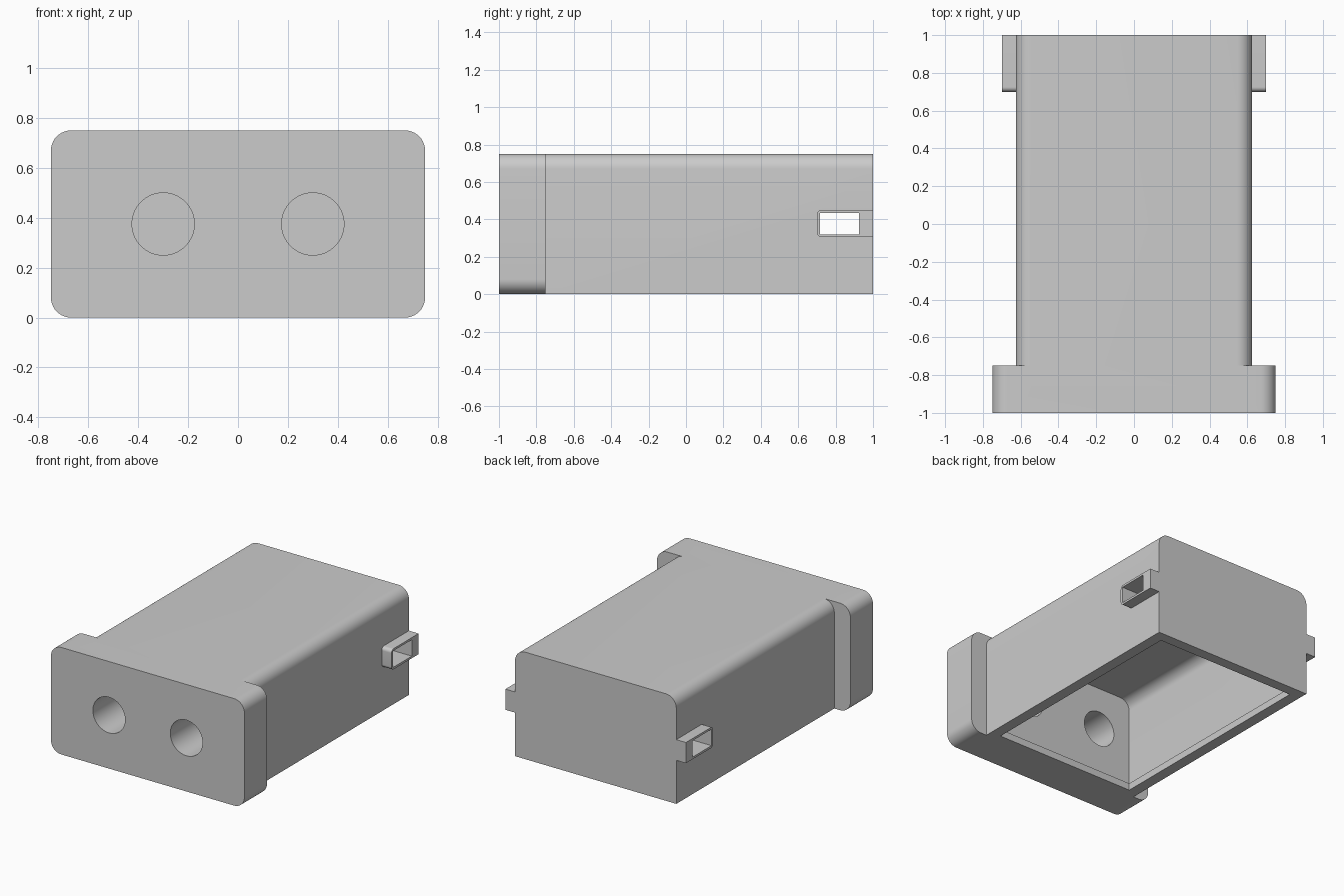
import bpy, bmesh, math
from mathutils import Matrix, Vector

old = bpy.data.objects.get("Cube")
if old:
    bpy.data.objects.remove(old)

grey = bpy.data.materials.new("plain grey")
grey.use_nodes = True
grey.diffuse_color = (0.6, 0.6, 0.6, 1)
grey.node_tree.nodes["Principled BSDF"].inputs["Base Color"].default_value = (0.6, 0.6, 0.6, 1)


def finish(name, bm):
    mesh = bpy.data.meshes.new(name)
    bm.to_mesh(mesh)
    bm.free()
    mesh.materials.append(grey)
    obj = bpy.data.objects.new(name, mesh)
    bpy.context.collection.objects.link(obj)
    return obj


def block(name, lo, hi, axis=1, radius=0, rounded=lambda p: True):
    """Box between two corners; edges along the axis that pass the rule are rounded."""
    lo, hi = Vector(lo), Vector(hi)
    bm = bmesh.new()
    size = hi - lo
    bmesh.ops.create_cube(bm, size=1, matrix=Matrix.Translation((lo + hi) / 2) @ Matrix.Diagonal((*size, 1)))
    if radius:
        edges = [e for e in bm.edges
                 if abs((e.verts[0].co - e.verts[1].co)[axis]) > size[axis] * 0.9
                 and rounded((e.verts[0].co + e.verts[1].co) / 2)]
        bmesh.ops.bevel(bm, geom=edges, offset=radius, segments=10, profile=0.5, affect='EDGES')
    return finish(name, bm)


def combine(target, tool, operation):
    mod = target.modifiers.new(tool.name, 'BOOLEAN')
    mod.operation, mod.solver, mod.object = operation, 'EXACT', tool
    bpy.context.view_layer.objects.active = target
    bpy.ops.object.modifier_apply(modifier=mod.name)
    bpy.data.objects.remove(tool)


# Housing with rounded upper edges, and a wider front plate rounded all round
upper = lambda p: p.z > 0.3
housing = block("housing", (-0.625, -0.9, 0), (0.625, 1, 0.75), 1, 0.08, upper)
combine(housing, block("front_plate", (-0.75, -1, 0), (0.75, -0.75, 0.75), 1, 0.08), 'UNION')

# Side loops at the back
for side in (-1, 1):
    xs = sorted((side * 0.6, side * 0.7))
    loop = block("side_loop", (xs[0], 0.7, 0.305), (xs[1], 1, 0.45), 0, 0.025, lambda p: p.y < 0.8)
    combine(housing, loop, 'UNION')

# Hollow interior, open below through a slightly narrower rim
combine(housing, block("cavity", (-0.555, -0.71, 0.05), (0.555, 0.93, 0.675), 1, 0.075, upper), 'DIFFERENCE')
combine(housing, block("bottom_opening", (-0.547, -0.7, -0.1), (0.547, 0.925, 0.2)), 'DIFFERENCE')

# Slot through both loops and side walls
combine(housing, block("loop_slot", (-1, 0.717, 0.32), (1, 0.925, 0.435)), 'DIFFERENCE')

# Two round holes through the front
for x in (-0.3, 0.3):
    bm = bmesh.new()
    place = Matrix.Translation((x, -0.8, 0.375)) @ Matrix.Rotation(math.pi / 2, 4, 'X')
    bmesh.ops.create_cone(bm, cap_ends=True, segments=64, radius1=0.125, radius2=0.125, depth=0.6, matrix=place)
    combine(housing, finish("front_hole", bm), 'DIFFERENCE')

# Smooth curves, sharp corners
bpy.ops.object.select_all(action='DESELECT')
housing.select_set(True)
bpy.context.view_layer.objects.active = housing
bpy.ops.object.shade_smooth_by_angle(angle=math.radians(30))
